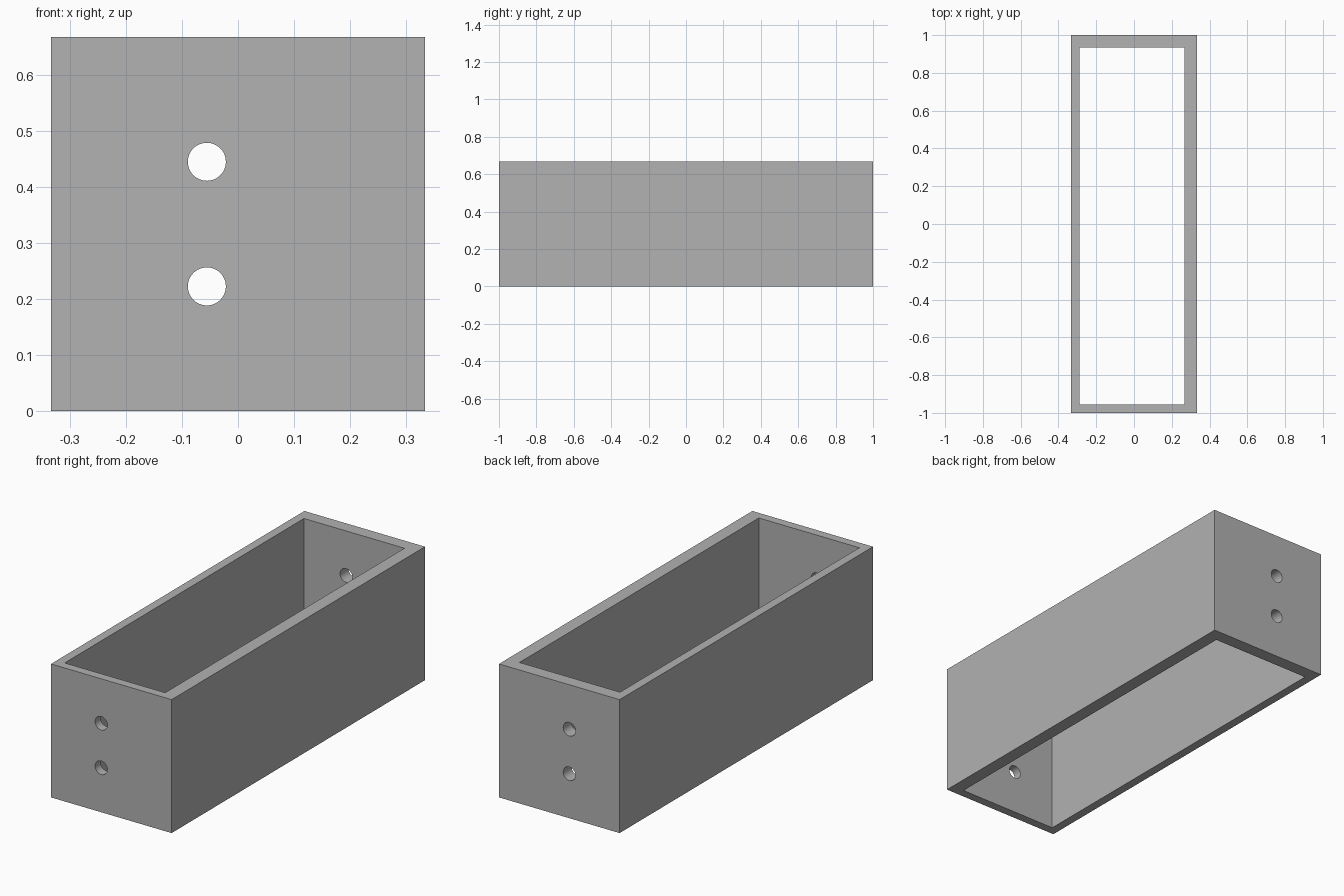
import bpy
import math

if "Cube" in bpy.data.objects:
    bpy.data.objects.remove(bpy.data.objects["Cube"])

U = 1 / 90  # design unit: the frame is 60 x 180 x 60 units

grey = bpy.data.materials.new("grey")
grey.diffuse_color = (0.445, 0.445, 0.445, 1)
grey.use_nodes = True
grey.node_tree.nodes["Principled BSDF"].inputs["Base Color"].default_value = grey.diffuse_color


def box(name, x0, x1, y0, y1, z0, z1):
    bpy.ops.mesh.primitive_cube_add(
        size=1, location=((x0 + x1) / 2 * U, (y0 + y1) / 2 * U, (z0 + z1) / 2 * U))
    ob = bpy.context.object
    ob.name = name
    ob.scale = ((x1 - x0) * U, (y1 - y0) * U, (z1 - z0) * U)
    bpy.ops.object.transform_apply(location=True, rotation=True, scale=True)
    ob.data.materials.append(grey)
    return ob


def cut(target, cutter):
    mod = target.modifiers.new("cut", 'BOOLEAN')
    mod.operation = 'DIFFERENCE'
    mod.solver = 'EXACT'
    mod.object = cutter
    bpy.context.view_layer.objects.active = target
    bpy.ops.object.modifier_apply(modifier=mod.name)
    bpy.data.objects.remove(cutter, do_unlink=True)


# Outer block, opened from top to bottom with uneven wall thickness
frame = box("box_frame", -30, 30, -90, 90, 0, 60)
cut(frame, box("opening_cutter", -26, 24, -86, 84, -10, 70))

# Two round holes running through both end walls
for z in (20, 40):
    bpy.ops.mesh.primitive_cylinder_add(
        vertices=48, radius=3.05 * U, depth=2.4,
        location=(-5 * U, 0, z * U), rotation=(math.pi / 2, 0, 0))
    hole = bpy.context.object
    hole.name = "hole_cutter"
    hole.data.materials.append(grey)
    cut(frame, hole)

# Smooth hole walls, sharp box edges
bpy.ops.object.select_all(action='DESELECT')
frame.select_set(True)
bpy.context.view_layer.objects.active = frame
bpy.ops.object.shade_smooth_by_angle(angle=math.radians(30))
